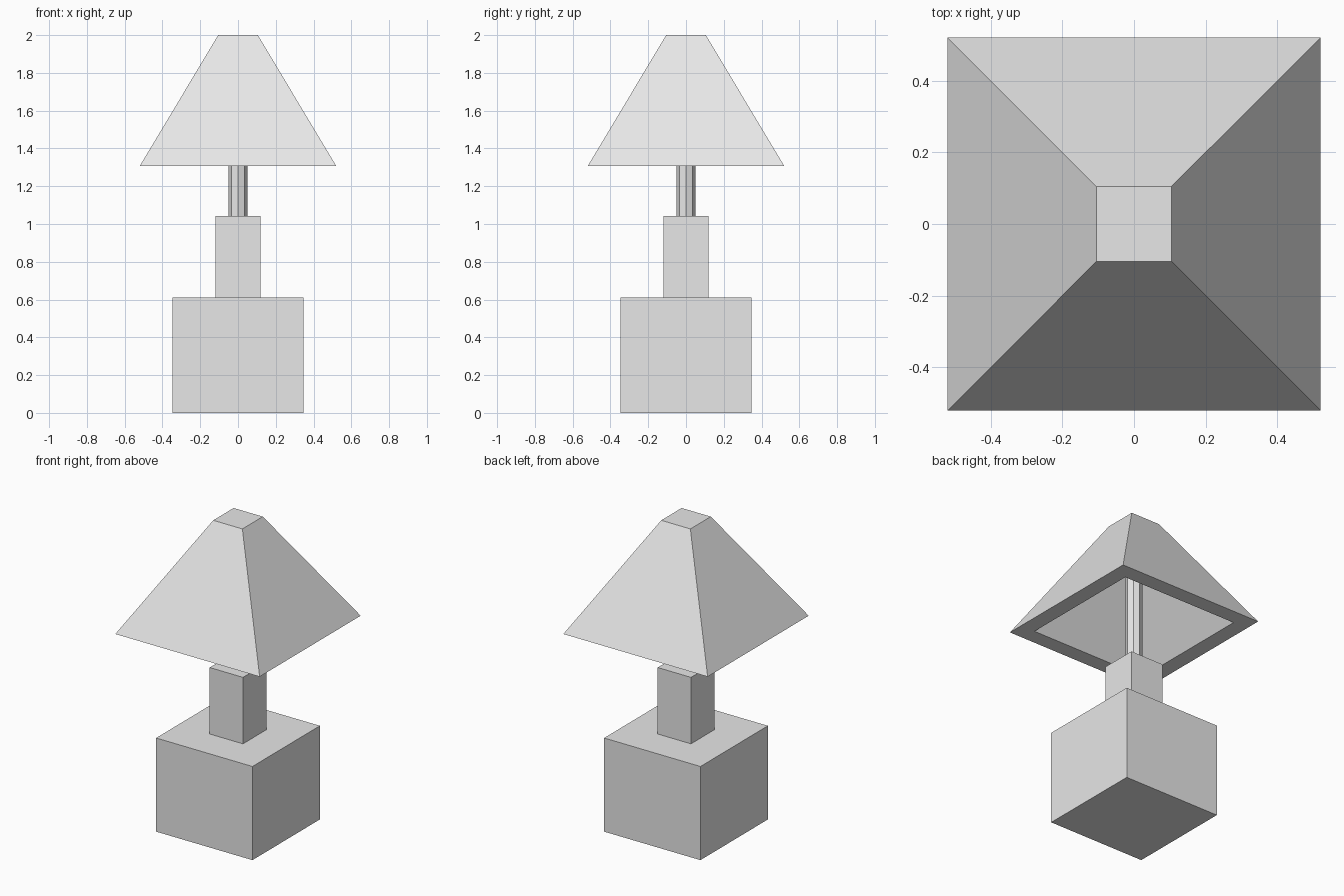
import bpy
import bmesh

cube = bpy.data.objects.get("Cube")
if cube:
    bpy.data.objects.remove(cube, do_unlink=True)

grey = bpy.data.materials.new("light_grey")
grey.use_nodes = True
color = (0.8, 0.8, 0.8, 1)
grey.diffuse_color = color
grey.node_tree.nodes["Principled BSDF"].inputs["Base Color"].default_value = color


def add_object(name, bm):
    mesh = bpy.data.meshes.new(name)
    bmesh.ops.recalc_face_normals(bm, faces=bm.faces)
    bm.to_mesh(mesh)
    bm.free()
    mesh.materials.append(grey)
    obj = bpy.data.objects.new(name, mesh)
    bpy.context.collection.objects.link(obj)
    return obj


def lathe_square(name, profile):
    """Closed solid from square rings given as (half width, height)."""
    bm = bmesh.new()
    rings = [[bm.verts.new((sx * h, sy * h, z))
              for sx, sy in ((-1, -1), (1, -1), (1, 1), (-1, 1))]
             for h, z in profile]
    for low, high in zip(rings, rings[1:]):
        for i in range(4):
            j = (i + 1) % 4
            bm.faces.new((low[i], low[j], high[j], high[i]))
    bm.faces.new(rings[0])
    bm.faces.new(rings[-1])
    return add_object(name, bm)


# Base block and neck
lathe_square("base", [(0.347, 0), (0.347, 0.61)])
lathe_square("neck", [(0.12, 0.61), (0.12, 1.043)])

# Eight-sided pole rising into the shade
bm = bmesh.new()
bmesh.ops.create_cone(bm, cap_ends=True, segments=8, radius1=0.05,
                      radius2=0.05, depth=0.87)
bmesh.ops.translate(bm, verts=bm.verts, vec=(0, 0, 1.478))
add_object("pole", bm)

# Thick hollow shade: inner ceiling, flat bottom rim, outer slope, top
lathe_square("shade", [(0.06, 1.91), (0.417, 1.307), (0.52, 1.307), (0.105, 2)])
